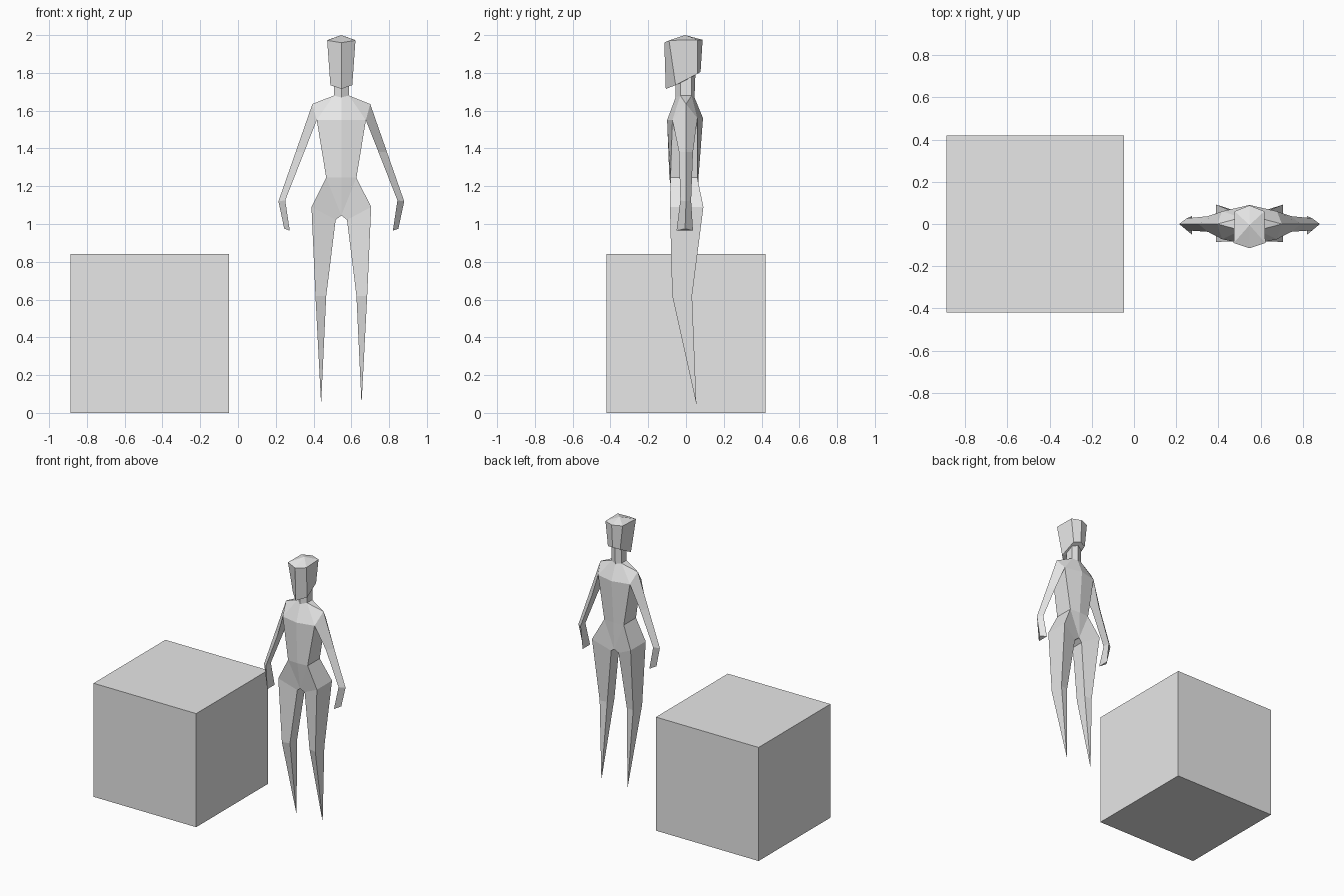
import bpy, bmesh

if "Cube" in bpy.data.objects:
    bpy.data.objects.remove(bpy.data.objects["Cube"])

CENTRE_X = 0.547
grey = bpy.data.materials.new("plain grey")
grey.diffuse_color = (0.8, 0.8, 0.8, 1)
grey.use_nodes = True
grey.node_tree.nodes["Principled BSDF"].inputs["Base Color"].default_value = grey.diffuse_color


def strip(a, b, closed=False):
    """Quads (or triangles to a shared tip) between two outlines."""
    n = len(a)
    return [[a[i], a[(i + 1) % n], b[(i + 1) % n], b[i]]
            for i in range(n if closed else n - 1)]


def mirrored_object(name, faces):
    """Build the half skin on both sides of x = 0 and weld it."""
    bm = bmesh.new()
    for side in (1, -1):
        for face in faces:
            pts = list(dict.fromkeys(face))
            bm.faces.new([bm.verts.new((side * x, y, z)) for x, y, z in pts])
    bmesh.ops.remove_doubles(bm, verts=bm.verts, dist=0.0005)
    bmesh.ops.recalc_face_normals(bm, faces=bm.faces)
    mesh = bpy.data.meshes.new(name)
    bm.to_mesh(mesh)
    bm.free()
    mesh.materials.append(grey)
    obj = bpy.data.objects.new(name, mesh)
    obj.location.x = CENTRE_X
    bpy.context.collection.objects.link(obj)
    return obj


# Block beside the figure
bpy.ops.mesh.primitive_cube_add(size=0.84, location=(-0.468, 0, 0.42))
block = bpy.context.object
block.name = "block"
block.data.materials.append(grey)

# Head: half outlines run from front centre round to back centre
crown = [(0, -0.005, 2.0)] * 4
head_top = [(0, -0.115, 1.96), (0.075, -0.09, 1.972), (0.07, 0.06, 1.975), (0, 0.088, 1.975)]
head_low = [(0, -0.107, 1.715), (0.058, -0.055, 1.735), (0.05, 0.06, 1.795), (0, 0.077, 1.805)]
chin = [(0, -0.01, 1.755)] * 4
mirrored_object("head", strip(crown, head_top) + strip(head_top, head_low) + strip(head_low, chin))

# Neck and torso outlines
neck_top = [(0, -0.055, 1.75), (0.04, -0.03, 1.76), (0.04, 0.03, 1.79), (0, 0.05, 1.80)]
neck_low = [(0, -0.055, 1.67), (0.04, -0.03, 1.68), (0.04, 0.03, 1.68), (0, 0.045, 1.67)]
chest = [(0, -0.1, 1.55), (0.13, -0.072, 1.55), (0.13, 0.06, 1.56), (0, 0.09, 1.56)]
waist = [(0, -0.088, 1.245), (0.08, -0.082, 1.245), (0.08, 0.06, 1.245), (0, 0.066, 1.245)]
shoulder = (0.153, 0, 1.635)
body = [neck_top] + strip(neck_top, neck_low) + strip(chest, waist)
body += [[neck_low[0], neck_low[1], chest[1], chest[0]],
         [neck_low[1], shoulder, chest[1]],
         [neck_low[1], neck_low[2], shoulder],
         [neck_low[2], chest[2], shoulder],
         [neck_low[2], neck_low[3], chest[3], chest[2]]]

# Arms: three-sided tubes from the armhole to the hand
arm = [[shoulder, chest[1], chest[2]],
       [(0.242, 0, 1.38), (0.197, -0.037, 1.38), (0.197, 0.037, 1.38)],
       [(0.333, 0, 1.12), (0.297, -0.03, 1.125), (0.297, 0.027, 1.125)],
       [(0.302, -0.005, 0.975), (0.273, -0.05, 0.965), (0.273, 0.037, 0.965)]]
for upper, lower in zip(arm, arm[1:]):
    body += strip(upper, lower, True)
body.append(arm[-1])

# Hips
hip_f, hip_b = (0.158, -0.085, 1.09), (0.158, 0.092, 1.09)
in_f, in_b = (0.03, -0.045, 1.022), (0.03, 0.05, 1.022)
crotch_f, crotch_b = (0, -0.055, 1.045), (0, 0.06, 1.045)
body += [[waist[0], waist[1], crotch_f], [waist[3], waist[2], crotch_b],
         [waist[1], hip_f, in_f, crotch_f], [waist[2], hip_b, in_b, crotch_b],
         [waist[1], waist[2], hip_b, hip_f], [crotch_f, in_f, in_b, crotch_b]]

# Legs: four-sided, tapering to a point
thigh = [hip_f, hip_b, in_b, in_f]
knee = [(0.137, -0.073, 0.62), (0.137, 0.032, 0.62), (0.08, 0.025, 0.62), (0.08, -0.06, 0.62)]
foot = [(0.107, 0.055, 0.045)] * 4
body += strip(thigh, knee, True) + strip(knee, foot, True)
mirrored_object("body", body)
